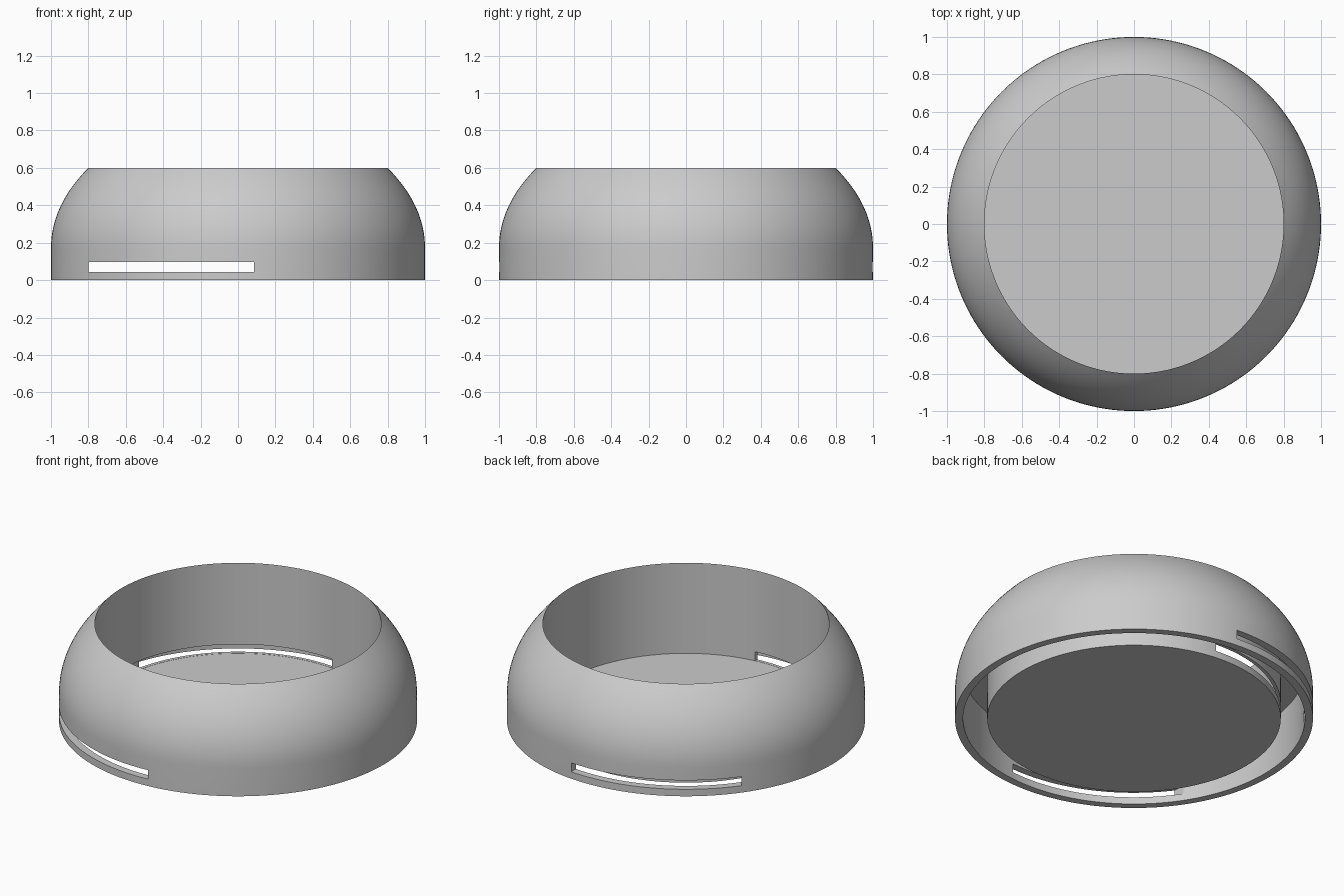
import bpy
import bmesh
from math import pi
from mathutils import Vector

cube = bpy.data.objects.get("Cube")
if cube:
    bpy.data.objects.remove(cube, do_unlink=True)

SEGMENTS = 160
RIM_R, HEIGHT = 0.8, 0.6
CUP_R, WALL_R = 0.82, 0.955
FLOOR_Z, CEILING_Z = 0.042, 0.32


def material(name, rgb):
    mat = bpy.data.materials.new(name)
    mat.use_nodes = True
    colour = (*rgb, 1.0)
    mat.diffuse_color = colour
    mat.node_tree.nodes["Principled BSDF"].inputs["Base Color"].default_value = colour
    return mat


def add_object(name, bm):
    bmesh.ops.recalc_face_normals(bm, faces=bm.faces)
    mesh = bpy.data.meshes.new(name)
    bm.to_mesh(mesh)
    bm.free()
    obj = bpy.data.objects.new(name, mesh)
    bpy.context.collection.objects.link(obj)
    return obj


def lathe(name, profile):
    bm = bmesh.new()
    verts = [bm.verts.new((r, 0, z)) for r, z in profile]
    edges = [bm.edges.new(pair) for pair in zip(verts, verts[1:])]
    bmesh.ops.spin(bm, geom=verts + edges, axis=(0, 0, 1), cent=(0, 0, 0),
                   angle=2 * pi, steps=SEGMENTS, use_duplicate=False)
    bmesh.ops.remove_doubles(bm, verts=bm.verts, dist=0.0001)
    return add_object(name, bm)


def shoulder(steps=16):
    # Rounded outer side, curving from the vertical wall in to the rim
    a, b, c = Vector((1, 0.17)), Vector((1, 0.4)), Vector((RIM_R, HEIGHT))
    for i in range(steps + 1):
        t = i / steps
        yield tuple(a * (1 - t) ** 2 + b * 2 * t * (1 - t) + c * t * t)


# Bowl: round cup inside a rounded skirt, with an open groove underneath
profile = [(0, 0), (CUP_R, 0), (CUP_R, CEILING_Z), (WALL_R, CEILING_Z),
           (WALL_R, 0), (1, 0), *shoulder(), (RIM_R, FLOOR_Z), (0, FLOOR_Z)]
bowl = lathe("bowl_body", profile)
bowl.data.materials.append(material("light grey", (0.6, 0.6, 0.6)))

# Slot running from front to back through every wall
bm = bmesh.new()
bmesh.ops.create_cube(bm, size=1)
low, high = Vector((-0.8, -1.2, 0.043)), Vector((0.085, 1.2, 0.098))
bmesh.ops.scale(bm, vec=high - low, verts=bm.verts)
bmesh.ops.translate(bm, vec=(low + high) / 2, verts=bm.verts)
cutter = add_object("slot_cutter", bm)
cutter.hide_render = True

cut = bowl.modifiers.new("slot", "BOOLEAN")
cut.operation = "DIFFERENCE"
cut.solver = "EXACT"
cut.object = cutter

bpy.ops.object.select_all(action="DESELECT")
bowl.select_set(True)
bpy.context.view_layer.objects.active = bowl
bpy.ops.object.modifier_apply(modifier=cut.name)
bpy.data.objects.remove(cutter, do_unlink=True)
bpy.ops.object.shade_smooth_by_angle()
